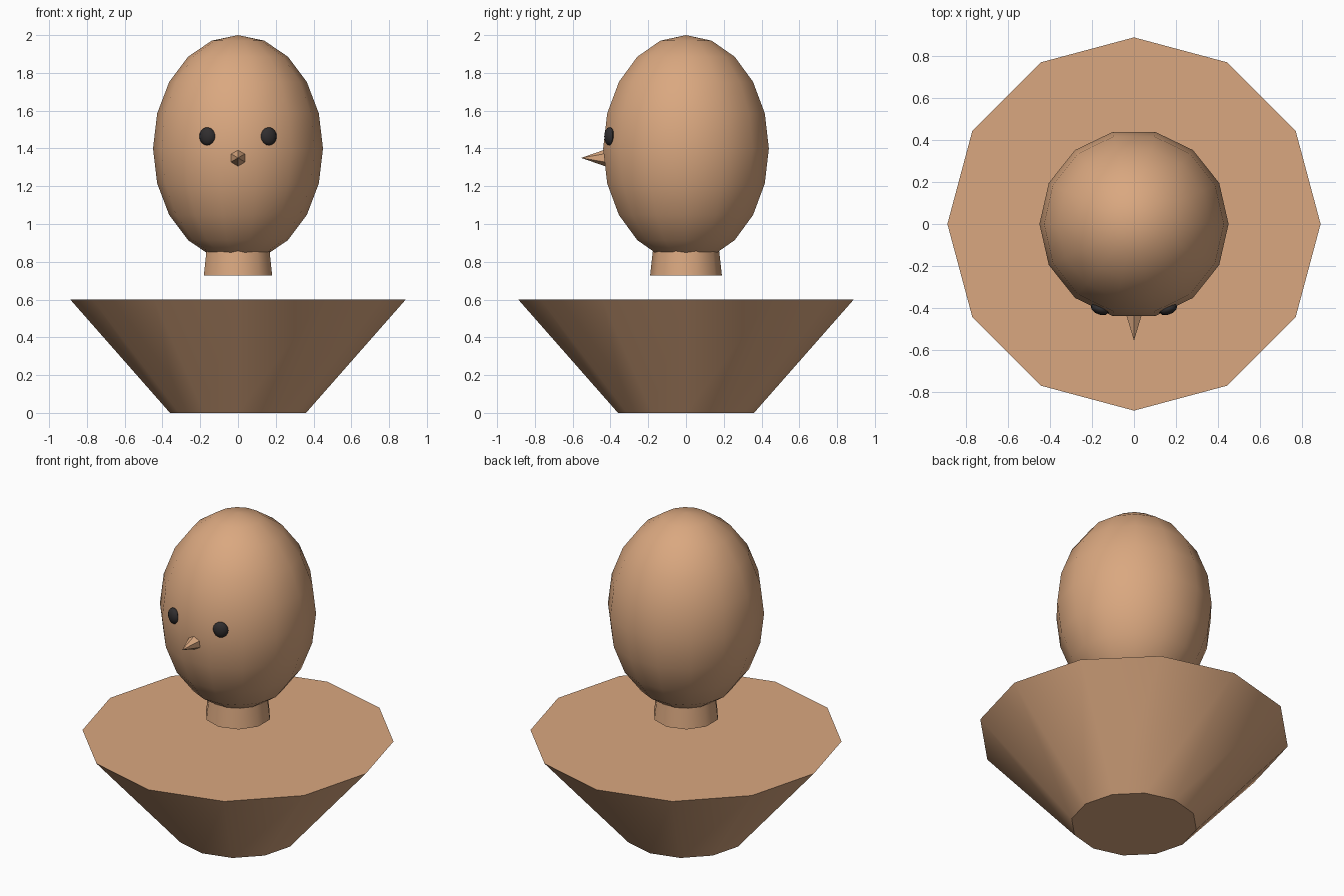
import bpy, bmesh, math
from mathutils import Matrix

if "Cube" in bpy.data.objects:
    bpy.data.objects.remove(bpy.data.objects["Cube"])


def material(name, rgb):
    m = bpy.data.materials.new(name)
    m.diffuse_color = (*rgb, 1.0)
    m.use_nodes = True
    m.node_tree.nodes["Principled BSDF"].inputs["Base Color"].default_value = m.diffuse_color
    return m


skin = material("warm tan", (0.70, 0.39, 0.215))
black = material("soft black", (0.03, 0.027, 0.028))


def lathe(name, profile, sides, mat, start=0.0, matrix=Matrix()):
    """Revolve (radius, z) points, listed bottom to top, into a closed solid."""
    bm = bmesh.new()
    rings = []
    for r, z in profile:
        if r < 1e-6:
            rings.append([bm.verts.new((0, 0, z))])
            continue
        angles = [start + 2 * math.pi * i / sides for i in range(sides)]
        rings.append([bm.verts.new((r * math.cos(a), r * math.sin(a), z)) for a in angles])
    for low, high in zip(rings, rings[1:]):
        for i in range(sides):
            j = (i + 1) % sides
            if len(low) == 1:
                bm.faces.new((low[0], high[j], high[i]))
            elif len(high) == 1:
                bm.faces.new((low[i], low[j], high[0]))
            else:
                bm.faces.new((low[i], low[j], high[j], high[i]))
    for ring in (rings[0], rings[-1]):
        if len(ring) > 1:
            bm.faces.new(ring)
    bm.transform(matrix)
    bmesh.ops.recalc_face_normals(bm, faces=bm.faces)
    mesh = bpy.data.meshes.new(name)
    bm.to_mesh(mesh)
    bm.free()
    mesh.materials.append(mat)
    ob = bpy.data.objects.new(name, mesh)
    bpy.context.collection.objects.link(ob)
    bpy.ops.object.select_all(action='DESELECT')
    ob.select_set(True)
    bpy.context.view_layer.objects.active = ob
    bpy.ops.object.shade_smooth_by_angle(angle=math.radians(40))
    return ob


def ball(rings):
    steps = [math.pi * i / rings for i in range(rings + 1)]
    return [(math.sin(t), -math.cos(t)) for t in steps]


# Flared body and floating neck
lathe("body", [(0.36, 0), (0.888, 0.6)], 12, skin)
lathe("neck", [(0.19, 0.728), (0.171, 0.9)], 10, skin, start=math.pi / 2)

# Egg-shaped head
lathe("head", ball(10), 14, skin,
      matrix=Matrix.Translation((0, 0, 1.4)) @ Matrix.Diagonal((0.45, 0.45, 0.6, 1)))

# Pointed nose, tip towards the front
lathe("nose", [(0.047, 0), (0, 0.135)], 6, skin, start=math.pi / 2,
      matrix=Matrix.Translation((0, -0.42, 1.35)) @ Matrix.Rotation(math.pi / 2, 4, 'X'))

# Flattened eyes turned outward along the face
for side, label in ((-1, "left"), (1, "right")):
    lathe(label + "_eye", ball(8), 10, black,
          matrix=Matrix.Translation((side * 0.163, -0.405, 1.464))
          @ Matrix.Rotation(side * math.radians(21), 4, 'Z')
          @ Matrix.Diagonal((0.045, 0.026, 0.048, 1)))
